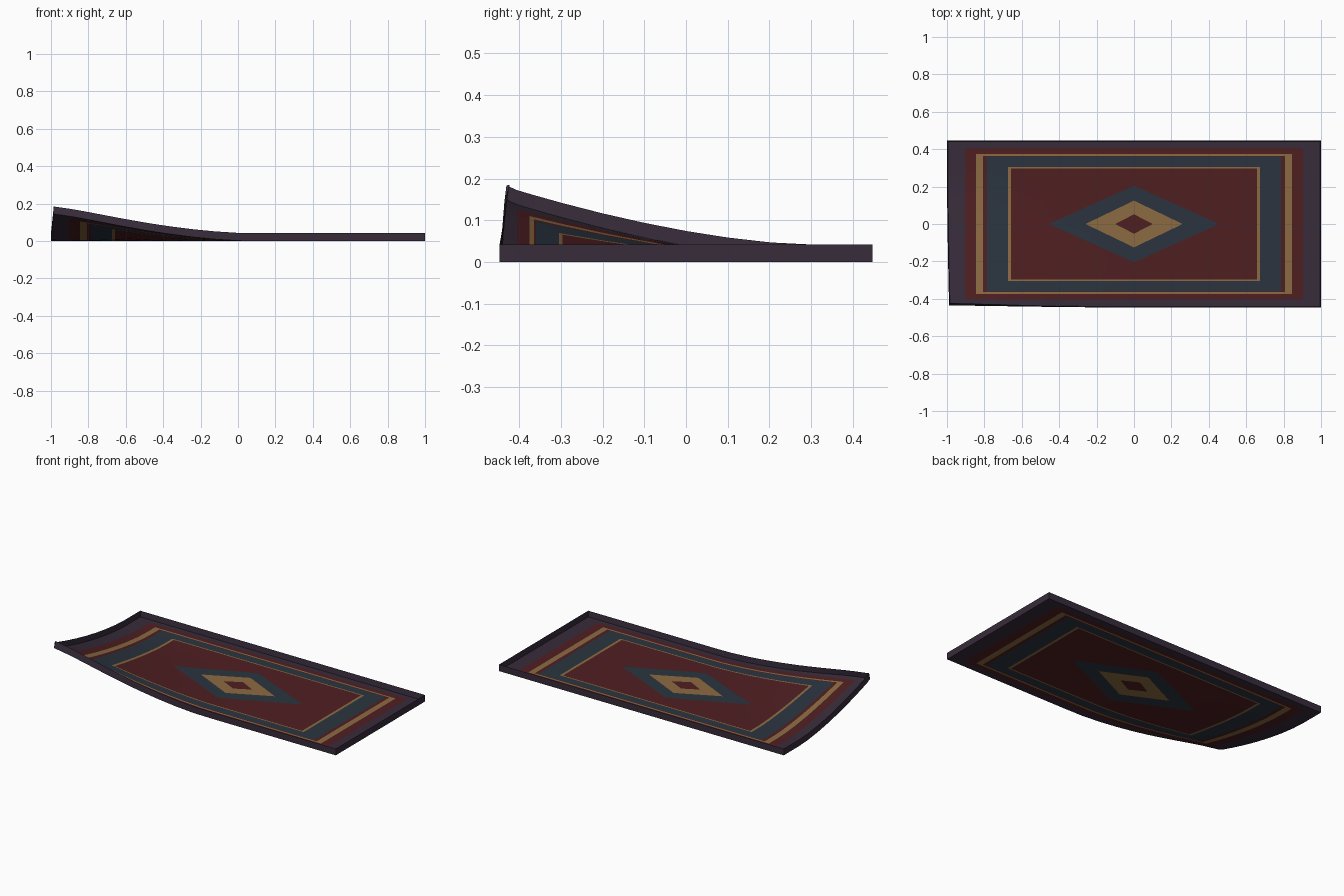
import bpy, bmesh, math
from mathutils import Vector

cube = bpy.data.objects.get("Cube")
if cube:
    bpy.data.objects.remove(cube, do_unlink=True)

HALF_X, HALF_Y = 1.0, 0.447
RIM, SHEET, LIP = 0.042, 0.006, 0.005     # rim height, sheet thickness, rim width
PURPLE, RED, BLUE, GOLD = range(4)
COLOURS = [("purple_border", (0.038, 0.025, 0.043)),
           ("dark_red", (0.078, 0.0135, 0.0155)),
           ("slate_blue", (0.0235, 0.034, 0.050)),
           ("old_gold", (0.262, 0.147, 0.054))]
# Nested shapes from the outside in: half width, half depth, colour
FRAMES = [(0.904, 0.405, RED), (0.845, 0.375, GOLD), (0.808, 0.364, RED),
          (0.785, 0.360, BLUE), (0.674, 0.304, GOLD), (0.657, 0.296, RED)]
DIAMONDS = [(0.455, 0.205, BLUE), (0.26, 0.125, GOLD), (0.10, 0.052, RED)]


def make_material(name, rgb):
    mat = bpy.data.materials.new(name)
    mat.use_nodes = True
    colour = (*rgb, 1.0)
    mat.diffuse_color = colour
    bsdf = mat.node_tree.nodes["Principled BSDF"]
    bsdf.inputs["Base Color"].default_value = colour
    bsdf.inputs["Roughness"].default_value = 0.9
    return mat


def cut(bm, point, normal, keep=lambda c: True):
    """Split the faces whose centre passes the test along a plane."""
    faces = [f for f in bm.faces if keep(f.calc_center_median())]
    geom = {e for f in faces for e in f.edges} | {v for f in faces for v in f.verts}
    bmesh.ops.bisect_plane(bm, geom=faces + list(geom), dist=1e-5,
                           plane_co=point, plane_no=normal)


def pattern(c):
    """Colour of the woven design at a point."""
    colour = PURPLE
    for a, b, col in FRAMES:
        if abs(c.x) < a and abs(c.y) < b:
            colour = col
    for a, b, col in DIAMONDS:
        if abs(c.x) / a + abs(c.y) / b < 1:
            colour = col
    return colour


def lift(x, y):
    """Height of the curled corner at the front right."""
    dx, dy = x + HALF_X, y + HALF_Y
    a = min(1, dx * (0.95 - 0.6 * math.exp(-4 * dx)))
    b = min(1, dy / 0.74)
    return 0.145 * max(0.0, (1 - a) * (1 - b) - 1.2 * (a * b) ** 2) ** 1.6


def bend(co, is_top):
    """Curl a point; the raised rim stands square to the sheet and leans inward."""
    x, y = co.x, co.y
    h, step = lift(x, y), 0.01
    up = Vector(((h - lift(x + step, y)) / step,
                 (h - lift(x, y + step)) / step, 1)).normalized()
    if abs(x) > HALF_X - 2 * LIP:
        co.x += 0.08 * h
    if abs(y) > HALF_Y - 2 * LIP:
        co.y += 0.08 * h
    co.z = h
    if is_top:
        on_side = abs(x) > HALF_X - LIP / 2
        on_front = abs(y) > HALF_Y - LIP / 2
        thick = RIM if on_side or on_front else SHEET
        co += Vector((up.x * on_side, up.y * on_front, up.z)) * thick


# Flat sheet
bm = bmesh.new()
bm.faces.new([bm.verts.new((sx * HALF_X, sy * HALF_Y, 0))
              for sx, sy in ((-1, -1), (1, -1), (1, 1), (-1, 1))])

# Cuts along the frames and the rim, plus regular cuts for bending
big = DIAMONDS[0]
lines = FRAMES + [big, (HALF_X - LIP, HALF_Y - LIP, PURPLE)]
xs = {s * f[0] for f in lines for s in (-1, 1)} | {i / 8 for i in range(-7, 8)}
ys = {s * f[1] for f in lines for s in (-1, 1)} | {i / 10 for i in range(-4, 5)}
for x in sorted(xs):
    cut(bm, (x, 0, 0), (1, 0, 0))
for y in sorted(ys):
    cut(bm, (0, y, 0), (0, 1, 0))

# Diagonal cuts for the centre medallion
for a, b, _ in DIAMONDS:
    for sx in (-1, 1):
        for sy in (-1, 1):
            cut(bm, (sx * a, 0, 0), Vector((sx / a, sy / b, 0)).normalized(),
                lambda c: 0 < sx * c.x < big[0] and 0 < sy * c.y < big[1])

# Colour the weave, then add the upper side and the raised rim
for f in bm.faces:
    f.material_index = pattern(f.calc_center_median())
extruded = bmesh.ops.extrude_face_region(bm, geom=bm.faces[:], use_keep_orig=True)
top = {g for g in extruded["geom"] if isinstance(g, bmesh.types.BMVert)}
for v in bm.verts:
    bend(v.co, v in top)
bmesh.ops.recalc_face_normals(bm, faces=bm.faces[:])

mesh = bpy.data.meshes.new("rug")
bm.to_mesh(mesh)
bm.free()
for name, rgb in COLOURS:
    mesh.materials.append(make_material(name, rgb))
rug = bpy.data.objects.new("rug", mesh)
bpy.context.collection.objects.link(rug)

bpy.ops.object.select_all(action='DESELECT')
rug.select_set(True)
bpy.context.view_layer.objects.active = rug
bpy.ops.object.shade_smooth_by_angle(angle=math.radians(30))
